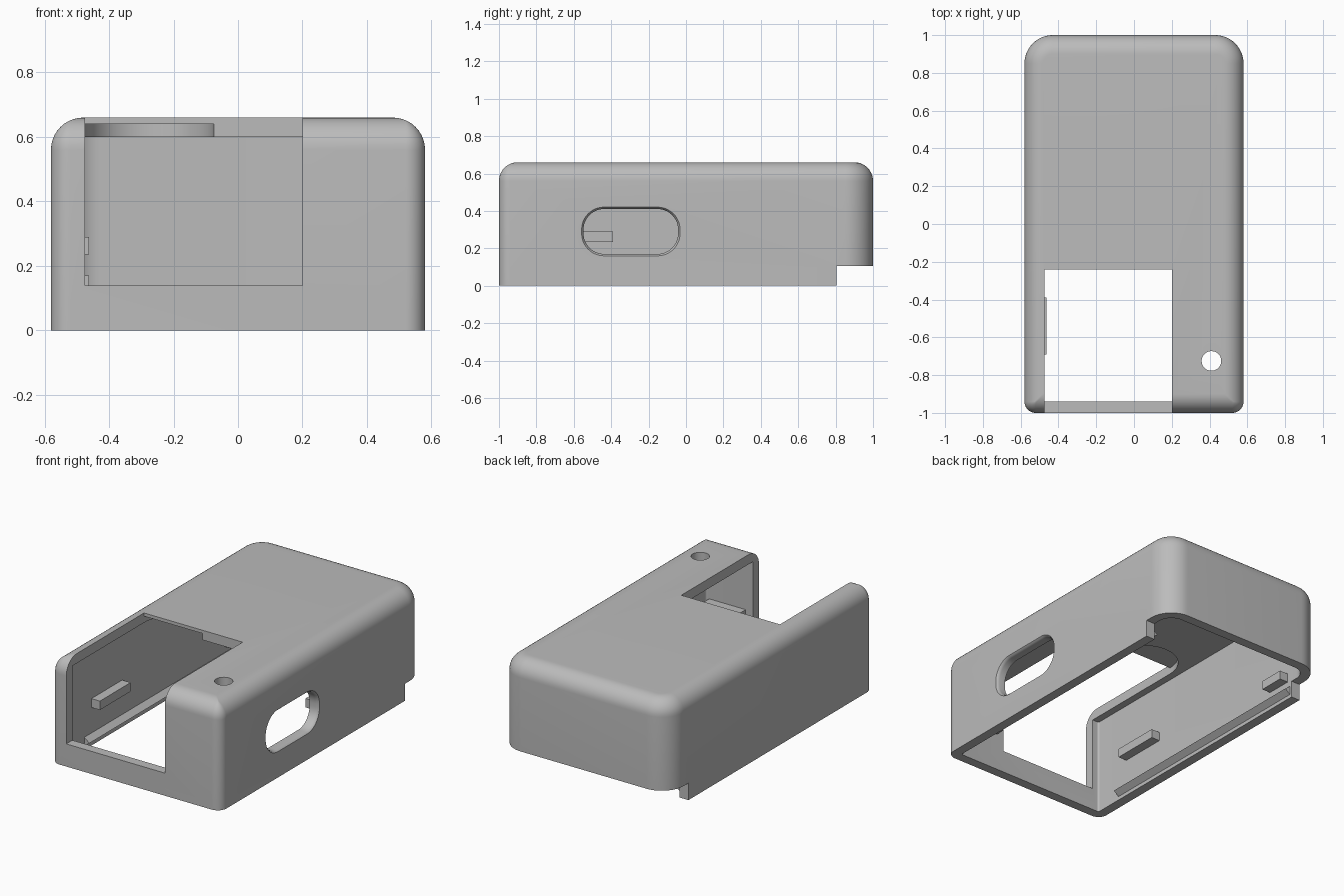
import bpy, bmesh, math

cube = bpy.data.objects.get("Cube")
if cube:
    bpy.data.objects.remove(cube, do_unlink=True)

grey = bpy.data.materials.new("plain grey")
grey.use_nodes = True
grey.diffuse_color = (0.5, 0.5, 0.5, 1)
bsdf = next(n for n in grey.node_tree.nodes if n.type == 'BSDF_PRINCIPLED')
bsdf.inputs["Base Color"].default_value = grey.diffuse_color


def rounded_rect(hx, hy, r_front, r_back, seg=12):
    """Rounded rectangle outline, counter-clockwise from the +x back corner."""
    pts = []
    corners = [(1, 1, r_back), (-1, 1, r_back), (-1, -1, r_front), (1, -1, r_front)]
    for i, (sx, sy, r) in enumerate(corners):
        for k in range(seg + 1):
            a = math.pi / 2 * (i + k / seg)
            pts.append((sx * (hx - r) + r * math.cos(a), sy * (hy - r) + r * math.sin(a)))
    return pts


def loft(name, rings):
    """Closed solid through rings with equal point counts."""
    bm = bmesh.new()
    loops = [[bm.verts.new(p) for p in ring] for ring in rings]
    n = len(loops[0])
    for lo, hi in zip(loops, loops[1:]):
        for i in range(n):
            j = (i + 1) % n
            bm.faces.new((lo[i], lo[j], hi[j], hi[i]))
    bm.faces.new(loops[0][::-1])
    bm.faces.new(loops[-1])
    bmesh.ops.recalc_face_normals(bm, faces=bm.faces)
    mesh = bpy.data.meshes.new(name)
    bm.to_mesh(mesh)
    bm.free()
    mesh.materials.append(grey)
    ob = bpy.data.objects.new(name, mesh)
    bpy.context.collection.objects.link(ob)
    return ob


def box(name, x, y, z):
    base = [(x[0], y[0]), (x[1], y[0]), (x[1], y[1]), (x[0], y[1])]
    return loft(name, [[(px, py, h) for px, py in base] for h in z])


def cylinder(name, cx, cy, r, z0, z1, seg=64):
    angles = [math.tau * k / seg for k in range(seg)]
    return loft(name, [[(cx + r * math.cos(a), cy + r * math.sin(a), z) for a in angles]
                       for z in (z0, z1)])


# outer body: straight walls, then a rounded top edge
W, L, H, EDGE, WALL = 0.58, 1.0, 0.66, 0.1, 0.06
R_FRONT, R_BACK = 0.06, 0.15
rings = [(0, 0)]
for k in range(11):
    a = math.pi / 2 * k / 10
    rings.append((EDGE * (1 - math.cos(a)), H - EDGE + EDGE * math.sin(a)))
shell = loft("case_shell", [
    [(x, y, z) for x, y in rounded_rect(W - d, L - d, max(R_FRONT - d, 0.006), R_BACK - d)]
    for d, z in rings])

# inner cavity
inner = rounded_rect(W - WALL, L - WALL, 0.012, R_BACK - WALL)
cutters = [loft("cavity_cutter", [[(x, y, z) for x, y in inner] for z in (-0.1, H - WALL)])]

# front window, ceiling pocket, pin hole, raised rear edge
cutters.append(box("window_cutter", (-0.475, 0.2), (-1.2, -0.24), (0.14, 0.9)))
cutters.append(cylinder("pocket_cutter", -0.275, -0.24, 0.2, 0.5, 0.64))
cutters.append(cylinder("pin_hole_cutter", 0.41, -0.725, 0.052, 0.5, 0.9, 32))
cutters.append(box("rear_step_cutter", (-0.8, 0.8), (0.805, 1.2), (-0.2, 0.105)))

# side slot with a softened outer rim
slot = []
for x, grow in ((0.45, 0), (0.56, 0), (0.572, 0.003), (0.582, 0.012), (0.65, 0.012)):
    outline = rounded_rect(0.253 + grow, 0.12 + grow, 0.11 + grow, 0.11 + grow)
    slot.append([(x, -0.295 + u, 0.29 + v) for u, v in outline])
cutters.append(loft("slot_cutter", slot))

for c in cutters:
    mod = shell.modifiers.new(c.name, 'BOOLEAN')
    mod.operation, mod.solver, mod.object = 'DIFFERENCE', 'EXACT', c
deps = bpy.context.evaluated_depsgraph_get()
cut_mesh = bpy.data.meshes.new_from_object(shell.evaluated_get(deps))
shell.modifiers.clear()
shell.data = cut_mesh
for c in cutters:
    bpy.data.objects.remove(c, do_unlink=True)

bpy.ops.object.select_all(action='DESELECT')
shell.select_set(True)
bpy.context.view_layer.objects.active = shell
bpy.ops.object.shade_smooth_by_angle(angle=math.radians(30))

# small support blocks on the inside walls
box("right_front_block", (-0.54, -0.462), (-0.69, -0.39), (0.235, 0.29))
box("right_rear_block", (-0.54, -0.462), (0.61, 0.77), (0.115, 0.17))
box("left_block", (0.462, 0.54), (0.0, 0.16), (0.235, 0.29))
box("front_block", (0.25, 0.5), (-0.96, -0.88), (0.235, 0.29))

# snap ribs along the lower side walls
for side, s in (("left", 1), ("right", -1)):
    tri = [(0.53, 0.015), (0.485, 0.05), (0.53, 0.085)]
    loft(side + "_snap_rib", [[(s * x, y, z) for x, z in tri] for y in (-0.76, 0.79)])
